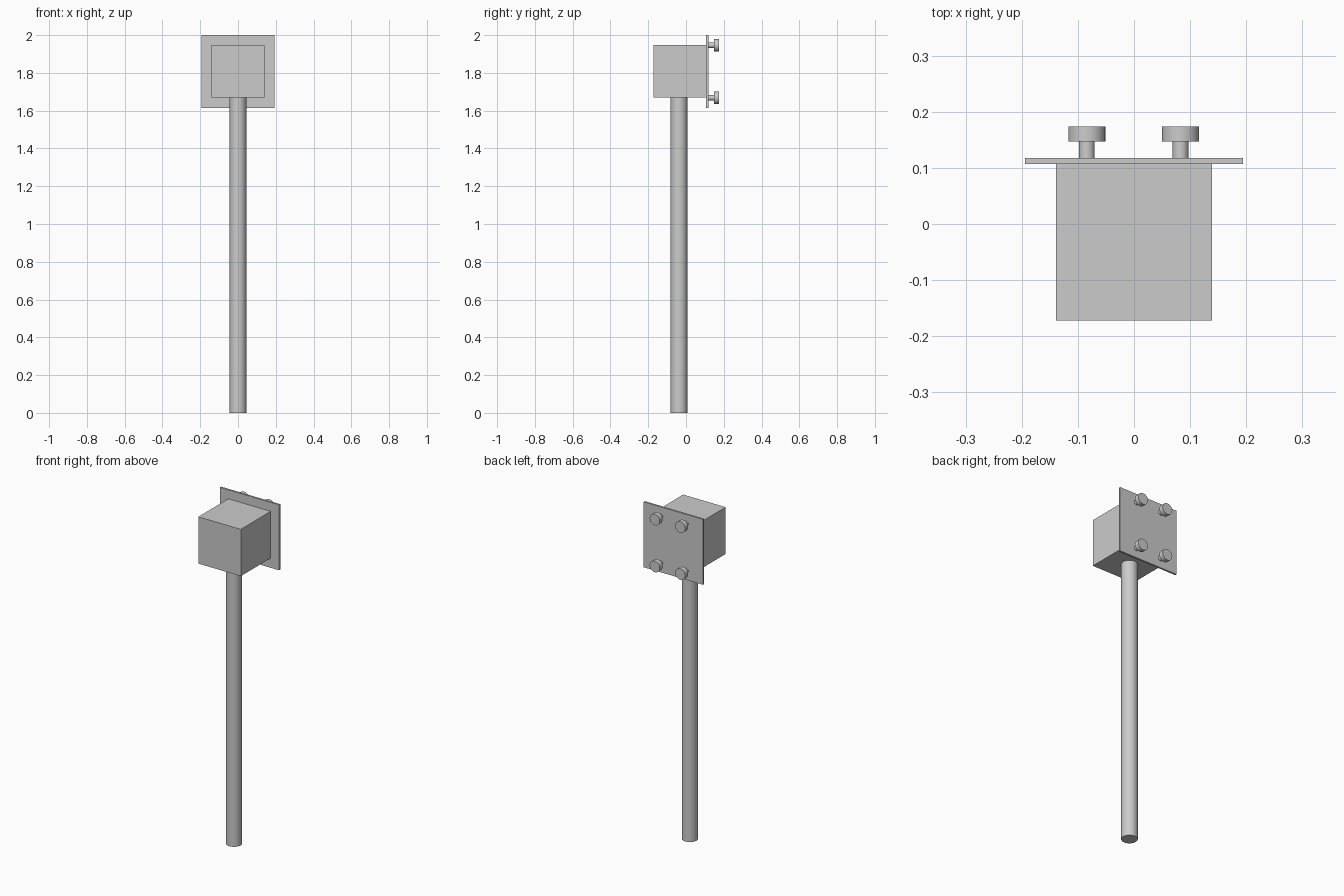
import bpy
import math
from mathutils import Vector

if "Cube" in bpy.data.objects:
    bpy.data.objects.remove(bpy.data.objects["Cube"], do_unlink=True)

GREY = (0.6, 0.6, 0.6, 1)
metal = bpy.data.materials.new("grey_metal")
metal.use_nodes = True
metal.diffuse_color = GREY
metal.node_tree.nodes["Principled BSDF"].inputs["Base Color"].default_value = GREY


def box(name, low, high):
    """Box spanning two opposite corners."""
    low, high = Vector(low), Vector(high)
    bpy.ops.mesh.primitive_cube_add(size=1, location=(low + high) / 2)
    ob = bpy.context.object
    ob.name = name
    ob.scale = high - low
    bpy.ops.object.transform_apply(location=False, rotation=False, scale=True)
    ob.data.materials.append(metal)


def rod(name, start, end, radius, sides=32):
    """Smooth capped cylinder between two points."""
    start, end = Vector(start), Vector(end)
    axis = end - start
    bpy.ops.mesh.primitive_cylinder_add(
        vertices=sides, radius=radius, depth=axis.length,
        location=(start + end) / 2, rotation=axis.to_track_quat("Z", "Y").to_euler())
    ob = bpy.context.object
    ob.name = name
    ob.data.materials.append(metal)
    bpy.ops.object.shade_smooth_by_angle(angle=math.radians(30))


# Pole, head block and the mounting plate behind it
rod("pole", (0, -0.037, 0), (0, -0.037, 1.672), 0.044)
box("head_block", (-0.139, -0.172, 1.67), (0.139, 0.107, 1.947))
box("back_plate", (-0.194, 0.107, 1.613), (0.194, 0.118, 2.0))

# Four bolts on the back of the plate
for side, x in (("right", -0.084), ("left", 0.083)):
    for level, z in (("lower", 1.668), ("upper", 1.946)):
        name = f"{level}_{side}_bolt"
        rod(name + "_shank", (x, 0.118, z), (x, 0.147, z), 0.014)
        rod(name + "_head", (x, 0.147, z), (x, 0.174, z), 0.033)
